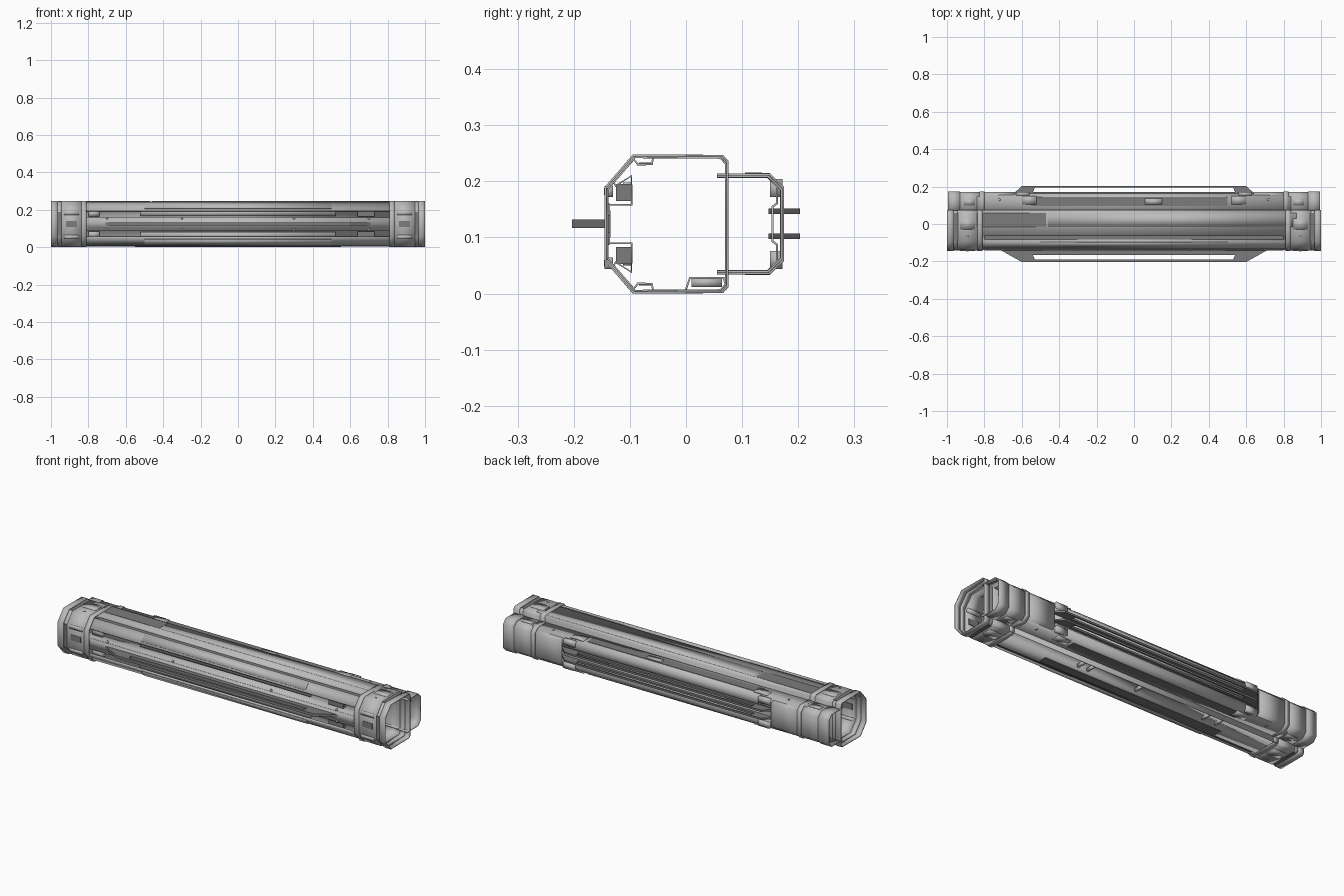
import bpy, bmesh, math

if "Cube" in bpy.data.objects:
    bpy.data.objects.remove(bpy.data.objects["Cube"])

ZC = 0.124  # mid height of the case


def grey(name, v):
    m = bpy.data.materials.new(name)
    m.diffuse_color = (v, v, v, 1)
    m.use_nodes = True
    m.node_tree.nodes["Principled BSDF"].inputs["Base Color"].default_value = m.diffuse_color
    return m


METAL, DARK = grey("metal", .5), grey("dark_metal", .2)


def mesh_object(name, bm, mat=None, smooth=True):
    for f in bm.faces:
        f.smooth = smooth
    me = bpy.data.meshes.new(name)
    bm.to_mesh(me)
    bm.free()
    me.materials.append(mat or METAL)
    ob = bpy.data.objects.new(name, me)
    bpy.context.collection.objects.link(ob)
    return ob


def full(upper):
    # mirrors an upper half section (back to front) about mid height
    return upper + [(y, 2 * ZC - z) for y, z in reversed(upper)]


def scaled(pts, d, yc):
    # shrinks a section towards its centre by roughly d
    return [(y - math.copysign(d, y - yc), z - math.copysign(d, z - ZC)) for y, z in pts]


def shell(name, pts, x0, x1, wall=0.004, closed=True):
    # thin wall swept along x, shaded softly across its corners
    bm = bmesh.new()
    a = [bm.verts.new((x0, y, z)) for y, z in pts]
    b = [bm.verts.new((x1, y, z)) for y, z in pts]
    n = len(pts)
    for i in range(n if closed else n - 1):
        j = (i + 1) % n
        bm.faces.new((a[i], a[j], b[j], b[i]))
    ob = mesh_object(name, bm)
    m = ob.modifiers.new("wall", 'SOLIDIFY')
    m.thickness = wall
    m.offset = -1
    return ob


def box(name, x, y, z, rot=0.0, mat=None):
    # x, y, z are (low, high); rot turns about the x axis
    bm = bmesh.new()
    bmesh.ops.create_cube(bm, size=1)
    for v in bm.verts:
        v.co = (v.co.x * (x[1] - x[0]), v.co.y * (y[1] - y[0]), v.co.z * (z[1] - z[0]))
    ob = mesh_object(name, bm, mat, mat is None)
    ob.location = [(r[0] + r[1]) / 2 for r in (x, y, z)]
    ob.rotation_euler.x = rot
    return ob


def handle(name, outer, slot, z0, z1):
    # flat plate with a long slot, built as a ring of quads
    bm = bmesh.new()
    lay = [[[bm.verts.new((x, y, z)) for x, y in loop] for loop in (outer, slot)] for z in (z0, z1)]
    for i in range(4):
        j = (i + 1) % 4
        bm.faces.new((lay[0][0][i], lay[0][0][j], lay[0][1][j], lay[0][1][i]))
        bm.faces.new((lay[1][0][i], lay[1][0][j], lay[1][1][j], lay[1][1][i]))
        for k in (0, 1):
            bm.faces.new((lay[0][k][i], lay[0][k][j], lay[1][k][j], lay[1][k][i]))
    bmesh.ops.recalc_face_normals(bm, faces=bm.faces)
    return mesh_object(name, bm, DARK, False)


def screw(name, x, y, z, axis):
    bm = bmesh.new()
    bmesh.ops.create_cone(bm, cap_ends=True, segments=8, radius1=0.007, radius2=0.006, depth=0.006)
    ob = mesh_object(name, bm)
    ob.location = (x, y, z)
    ob.rotation_euler.x = axis
    return ob


# sections
cap = full([(.076, .236), (.066, .247), (-.095, .248), (-.145, .19)])
body_top = [(.075, .235), (.065, .245), (-.06, .245), (-.062, .232), (-.085, .232), (-.093, .241),
            (-.131, .199), (-.126, .19), (-.098, .208), (-.098, .16), (-.138, .16)]
body = full(body_top)
body = body[:-2] + [(0.0, .003), (0.008, .026), (.066, .026), (.072, .006)] + body[-1:]
lid = [(.055, .034), (.15, .034), (.175, .058), (.175, .19), (.15, .214), (.055, .214)]
lid_mid = [(.055, .036), (.145, .036), (.164, .056), (.164, .088), (.156, .094), (.156, .154),
           (.164, .16), (.164, .192), (.145, .212), (.055, .212)]

# main tube and rear lid
shell("main_tube", body, -.84, .84)
shell("rear_lid", lid_mid, -.84, .84, .004, False)

for s, side in ((-1, "left"), (1, "right")):
    def span(a, b):
        return (min(s * a, s * b), max(s * a, s * b))

    # stepped front caps with ribs
    for nm, a, b, d, w in (("rim", .965, 1.0, 0, .004), ("neck", .94, .97, .004, .003),
                           ("sleeve", .835, .945, .002, .004), ("collar", .81, .838, 0, .005)):
        shell(f"{side}_cap_{nm}", scaled(cap, d, -.035), *span(a, b), w)
    # rear lid caps
    for nm, a, b, d, w in (("rim", .93, .995, 0, .004), ("sleeve", .82, .935, .003, .004),
                           ("collar", .80, .825, 0, .005), ("shoulder", .64, .805, .004, .004)):
        pts = [(y - (d if y > .1 else 0), z - math.copysign(d, z - ZC)) for y, z in lid]
        shell(f"{side}_lid_{nm}", pts, *span(a, b), w, False)
    # dark bands in the steps of the caps
    for z in (.003, .245):
        box(f"{side}_cap_band", span(.942, .963), (-.09, .06), (z - .001, z + .001), 0, DARK)
    box(f"{side}_cap_front_band", span(.942, .963), (-.143, -.140), (.06, .188), 0, DARK)
    for z in (.06, .188):
        box(f"{side}_cap_front_pad", span(.85, .93), (-.145, -.13), (z - .016, z + .004))
        screw(f"{side}_cap_screw", s * .89, -.143, z - .006, math.pi / 2)
    box(f"{side}_cap_front_latch", span(.86, .92), (-.145, -.135), (.108, .14), 0, DARK)
    for z, o in ((.246, "top"), (.002, "bottom")):
        box(f"{side}_{o}_pad", span(.85, .93), (-.03, .03), (z - .0015, z + .0015))
        screw(f"{side}_{o}_screw", s * .89, -.07, z - math.copysign(.002, z - ZC), 0)
    for z in (.036, .212):
        box(f"{side}_lid_pad", span(.85, .91), (.10, .135), (z - .002, z + .002))
        screw(f"{side}_lid_screw", s * .72, .13, z - math.copysign(.001, z - ZC), 0)
    # hinge blocks beside the rear rails
    for z in (.06, .188):
        box(f"{side}_hinge_block", span(.56, .63), (.15, .172), (z - .016, z + .016))
    for z in (.036, .212):
        box(f"{side}_hinge_tab", span(.52, .60), (.105, .15), (z - .003, z + .003))

# front handle and its mounting strip
handle("front_handle", [(-.72, -.136), (.72, -.136), (.60, -.203), (-.60, -.203)],
       [(-.54, -.167), (.54, -.167), (.53, -.191), (-.53, -.191)], .117, .132)
box("handle_strip", (-.80, .80), (-.143, -.135), (.10, .148))

# rear rails
for i, z in enumerate((.102, .147)):
    handle(f"rear_rail_{i}", [(-.66, .147), (.66, .147), (.60, .203), (-.60, .203)],
           [(-.54, .170), (.54, .170), (.53, .195), (-.53, .195)], z - .005, z + .005)

# chamfer panels and channel inserts, upper and lower
for up in (1, -1):
    def z2(a, b):
        return tuple(sorted((ZC + up * (a - ZC), ZC + up * (b - ZC))))

    w = "upper" if up > 0 else "lower"
    box(f"{w}_channel_plate", (-.52, .52), (-.112, -.098), z2(.168, .198))
    box(f"{w}_channel_block", (.64, .73), (-.125, -.098), z2(.165, .195), 0, DARK)
    box(f"{w}_channel_stop", (-.80, -.74), (-.125, -.098), z2(.165, .195))
    box(f"{w}_chamfer_strip", (-.50, .50), (-.115, -.109), z2(.200, .244), up * math.radians(-42))
    for x in (-.7, -.3, .3, .7):
        screw(f"{w}_strip_screw", x, -.139, ZC + up * .031, math.pi / 2)
    box(f"{w}_lid_panel", (-.55, .50), (.095, .145), z2(.211, .214), 0, DARK)
    box(f"{w}_groove_floor", (-.80, .80), (-.084, -.062), z2(.231, .234), 0, DARK)

# top panels, label plate and bottom ribs
box("top_panel", (-.46, .87), (-.015, .06), (.243, .247))
box("top_dark_panel", (-.84, -.47), (-.015, .06), (.243, .246), 0, DARK)
box("top_plate", (.06, .15), (.105, .135), (.213, .216))
box("bottom_panel", (-.55, .55), (-.05, -.005), (.001, .004), 0, DARK)
for x in (-.5, -.42, 0, .3, .36):
    box("bottom_rib", (x - .006, x + .006), (.01, .064), (.012, .027))
